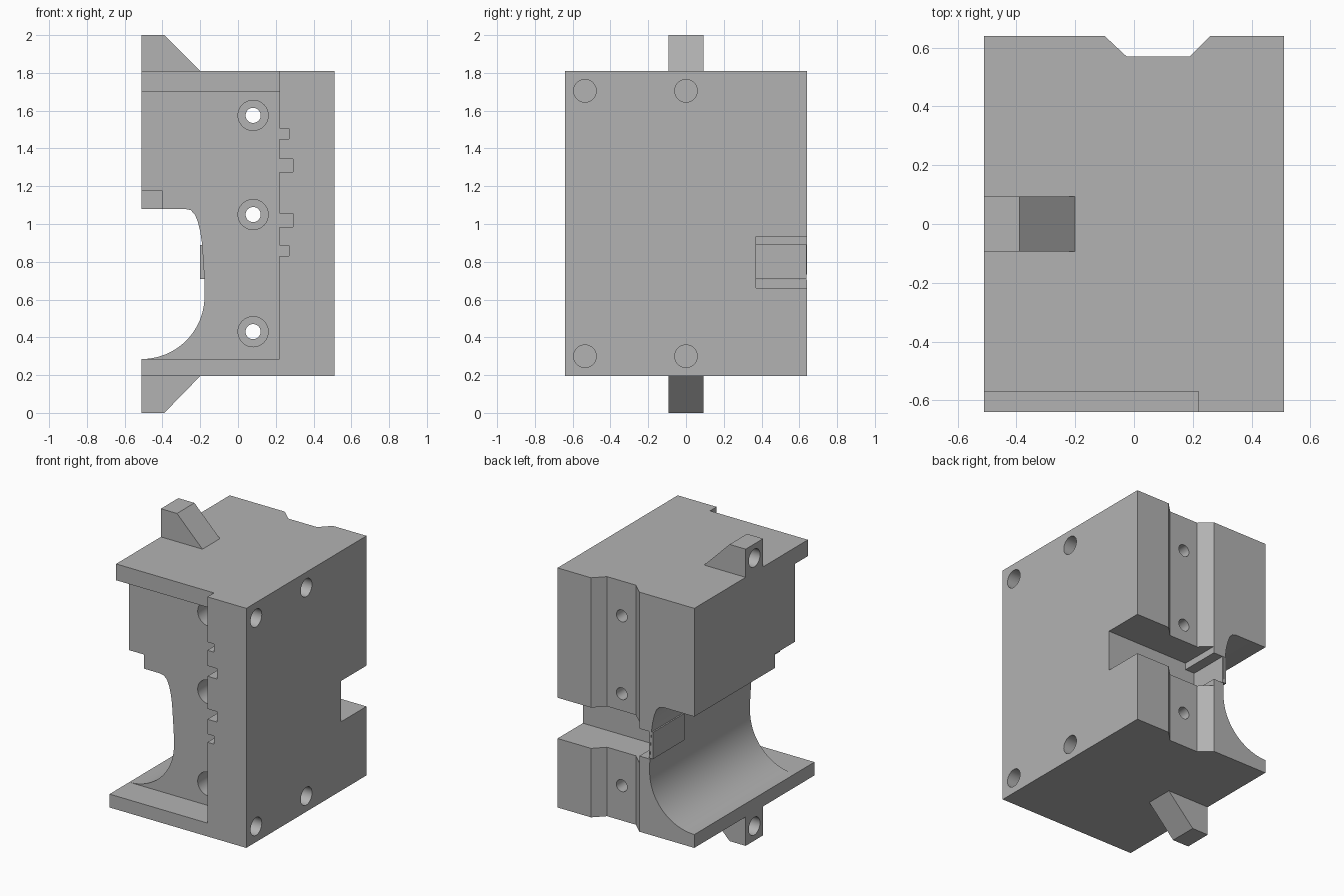
import bpy, bmesh, math
from mathutils import Matrix, Vector

old = bpy.data.objects.get("Cube")
if old:
    bpy.data.objects.remove(old, do_unlink=True)

grey = bpy.data.materials.new("plain_grey")
grey.use_nodes = True
grey.diffuse_color = (0.45, 0.45, 0.45, 1)
grey.node_tree.nodes["Principled BSDF"].inputs["Base Color"].default_value = (0.45, 0.45, 0.45, 1)


def finish(name, bm):
    bmesh.ops.recalc_face_normals(bm, faces=bm.faces)
    mesh = bpy.data.meshes.new(name)
    bm.to_mesh(mesh)
    bm.free()
    mesh.materials.append(grey)
    ob = bpy.data.objects.new(name, mesh)
    bpy.context.scene.collection.objects.link(ob)
    return ob


def prism(name, outline, to_3d, start, end):
    """Extrude a 2D outline from start to end along the remaining axis."""
    bm = bmesh.new()
    face = bm.faces.new([bm.verts.new(to_3d(a, b, start)) for a, b in outline])
    out = bmesh.ops.extrude_face_region(bm, geom=[face])
    move = Vector(to_3d(0, 0, end)) - Vector(to_3d(0, 0, start))
    bmesh.ops.translate(bm, vec=move, verts=[v for v in out["geom"] if isinstance(v, bmesh.types.BMVert)])
    return finish(name, bm)


def along_y(a, b, c):
    return (a, c, b)


def along_z(a, b, c):
    return (a, b, c)


def box(name, x, y, z):
    return prism(name, [(x[0], y[0]), (x[1], y[0]), (x[1], y[1]), (x[0], y[1])], along_z, *z)


def rod(name, radius, start, end):
    start, end = Vector(start), Vector(end)
    bm = bmesh.new()
    turn = (end - start).to_track_quat('Z', 'Y').to_matrix().to_4x4()
    bmesh.ops.create_cone(bm, cap_ends=True, segments=32, radius1=radius, radius2=radius,
                          depth=(end - start).length,
                          matrix=Matrix.Translation((start + end) / 2) @ turn)
    return finish(name, bm)


def cut(target, cutters):
    for c in cutters:
        c.hide_render = True
        mod = target.modifiers.new("cut", 'BOOLEAN')
        mod.operation, mod.solver, mod.object = 'DIFFERENCE', 'EXACT', c
    graph = bpy.context.evaluated_depsgraph_get()
    mesh = bpy.data.meshes.new_from_object(target.evaluated_get(graph))
    target.modifiers.clear()
    target.data = mesh
    for c in cutters:
        bpy.data.objects.remove(c, do_unlink=True)


def smooth(ob):
    bpy.ops.object.select_all(action='DESELECT')
    ob.select_set(True)
    bpy.context.view_layer.objects.active = ob
    bpy.ops.object.shade_smooth_by_angle(angle=math.radians(30))


body = box("main_block", (-0.51, 0.51), (-0.64, 0.64), (0.195, 1.81))
cutters = []

# Front recess below a set-back top lip
cutters.append(box("front_recess", (-0.7, 0.22), (-0.8, -0.43), (0.285, 1.70)))
cutters.append(box("lip_setback", (-0.7, 0.22), (-0.8, -0.57), (1.6, 1.9)))

# Curved side channel running front to back
R = 0.333
arc = [(-0.51 + R * math.sin(t), 0.618 - R * math.cos(t))
       for t in (math.pi / 2 * i / 20 for i in range(21))]
shoulder = [(-0.178, 0.7), (-0.184, 0.8), (-0.191, 0.9), (-0.2, 0.96),
            (-0.212, 1.01), (-0.228, 1.05), (-0.25, 1.073), (-0.28, 1.08)]
channel = [(-0.7, 0.285)] + arc + shoulder + [(-0.7, 1.08)]
cutters.append(prism("side_channel", channel, along_y, -0.8, 0.8))

# Corner notch above the channel
cutters.append(box("corner_notch", (-0.7, -0.4), (-0.6, -0.22), (1.0, 1.175)))

# Vertical groove with sloped sides in the back
groove = [(-0.2, 0.74), (-0.1, 0.64), (-0.025, 0.57), (0.19, 0.57), (0.26, 0.64), (0.36, 0.74)]
cutters.append(prism("back_groove", groove, along_z, 0.1, 1.9))

# Stepped slot across the back
cutters.append(box("wide_slot", (-0.1, 0.7), (0.37, 0.8), (0.66, 0.935)))
cutters.append(box("narrow_slot", (-0.18, 0.0), (0.37, 0.8), (0.705, 0.89)))

# Small slots beside the recess
for right, low, high in [(0.27, 1.45, 1.505), (0.29, 1.275, 1.345),
                         (0.29, 0.985, 1.055), (0.27, 0.83, 0.885)]:
    cutters.append(box("small_slot", (0.1, right), (-0.8, -0.43), (low, high)))

# Counterbored through holes
for z in (1.575, 1.05, 0.43):
    cutters.append(rod("through_hole", 0.04, (0.08, -0.8, z), (0.08, 0.8, z)))
    cutters.append(rod("counterbore", 0.08, (0.08, -0.6, z), (0.08, -0.28, z)))

# Blind holes in the left side
for y in (-0.535, 0):
    for z in (0.3, 1.705):
        cutters.append(rod("side_hole", 0.06, (0.6, y, z), (0.39, y, z)))

cut(body, cutters)
smooth(body)

# Thin plate closing the slot on the channel side
box("slot_end_plate", (-0.2, -0.17), (0.3, 0.638), (0.71, 0.89))

# Sloped tabs above and below, each with a blind hole
for name, base, tip in [("top_tab", 1.81, 2.0), ("bottom_tab", 0.195, 0.0)]:
    tab = prism(name, [(-0.51, base), (-0.51, tip), (-0.39, tip), (-0.2, base)],
                along_y, -0.093, 0.093)
    mid = (base + tip) / 2
    cut(tab, [rod("tab_hole", 0.06, (-0.6, 0, mid), (-0.38, 0, mid))])
    smooth(tab)
